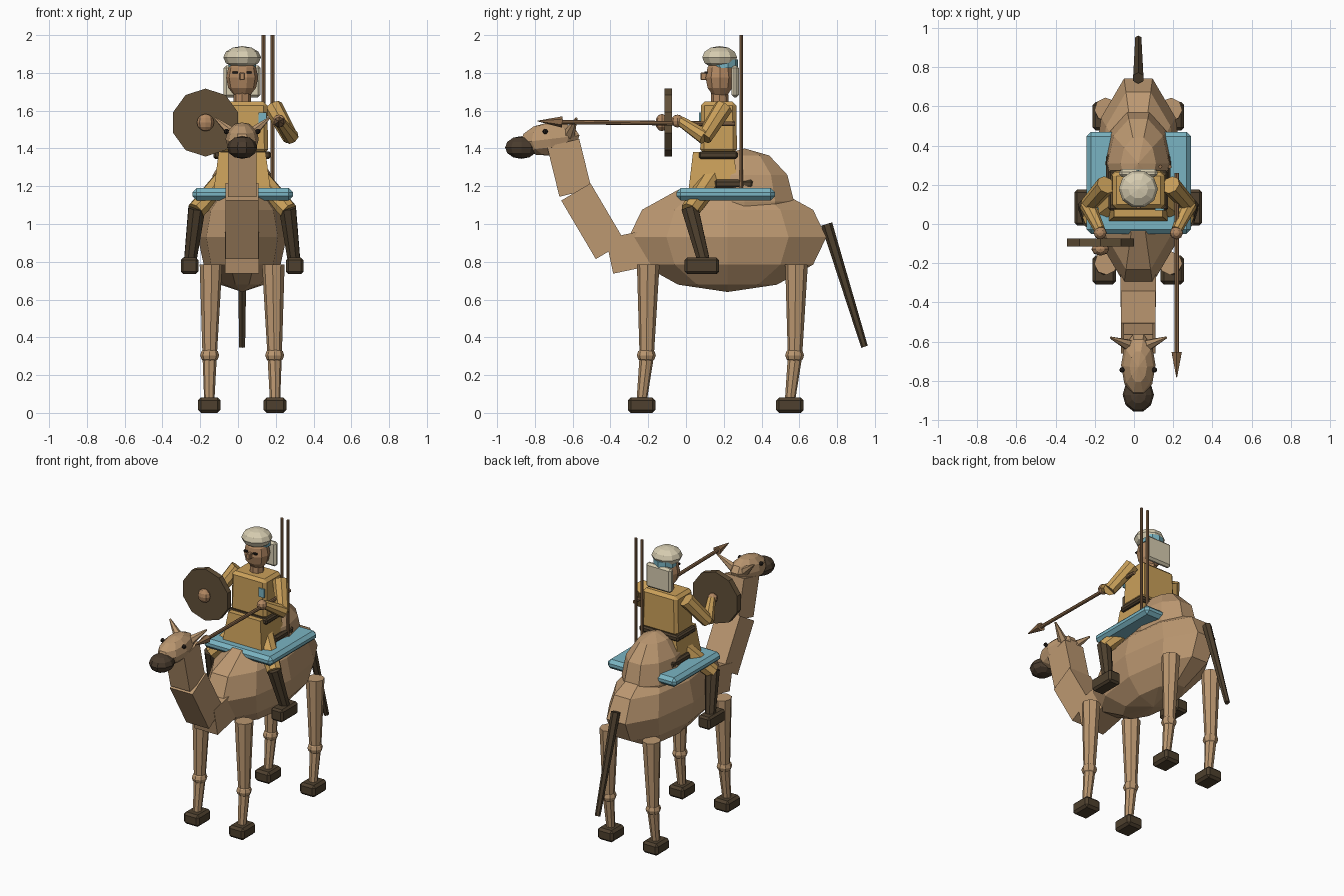
import bpy, bmesh, math
from mathutils import Vector, Matrix

if "Cube" in bpy.data.objects:
    bpy.data.objects.remove(bpy.data.objects["Cube"])

CX = 0.022  # mirror plane of animal and rider


def material(name, r, g, b):
    lin = [((c / 255 + 0.055) / 1.055) ** 2.4 for c in (r, g, b)]
    m = bpy.data.materials.new(name)
    m.diffuse_color = (*lin, 1)
    m.use_nodes = True
    m.node_tree.nodes["Principled BSDF"].inputs["Base Color"].default_value = m.diffuse_color
    return m


FUR = material("tan_fur", 188, 152, 113)
HORN = material("dark_brown", 78, 64, 46)
MUZZLE = material("muzzle_brown", 74, 60, 46)
LEATHER = material("leather", 98, 80, 56)
ROBE = material("ochre_cloth", 202, 160, 90)
SKIN = material("skin", 178, 136, 98)
WOOD = material("spear_wood", 142, 108, 76)
BLUE = material("blue_cloth", 122, 180, 194)
CREAM = material("cream_cloth", 214, 204, 176)
BLACK = material("eye_black", 34, 28, 24)


def finish(name, bm, mat):
    bmesh.ops.recalc_face_normals(bm, faces=bm.faces)
    me = bpy.data.meshes.new(name)
    bm.to_mesh(me)
    bm.free()
    me.materials.append(mat)
    ob = bpy.data.objects.new(name, me)
    bpy.context.collection.objects.link(ob)
    return ob


def ball(name, mat, c, r, seg=10, rings=6, tilt=0.0):
    bm = bmesh.new()
    bmesh.ops.create_uvsphere(bm, u_segments=seg, v_segments=rings, radius=1)
    m = (Matrix.Translation(c) @ Matrix.Rotation(tilt, 4, 'X')
         @ Matrix.Diagonal((*r, 1)) @ Matrix.Rotation(math.pi / 2, 4, 'Z'))
    bm.transform(m)
    return finish(name, bm, mat)


def rod(name, mat, a, b, r1, r2, seg=8):
    a, b = Vector(a), Vector(b)
    d = b - a
    bm = bmesh.new()
    bmesh.ops.create_cone(bm, cap_ends=True, segments=seg, radius1=r1, radius2=r2, depth=d.length)
    bm.transform(Matrix.Translation((a + b) / 2) @ d.to_track_quat('Z', 'Y').to_matrix().to_4x4())
    return finish(name, bm, mat)


def box(name, mat, lo, hi, bevel=0.0, taper=1.0):
    """Box between two corners; taper scales the top."""
    lo, hi = Vector(lo), Vector(hi)
    bm = bmesh.new()
    bmesh.ops.create_cube(bm, size=1)
    for v in bm.verts:
        if v.co.z > 0:
            v.co.x *= taper
            v.co.y *= taper
    bm.transform(Matrix.Translation((lo + hi) / 2) @ Matrix.Diagonal((*(hi - lo), 1)))
    if bevel:
        bmesh.ops.bevel(bm, geom=bm.edges[:], offset=bevel, segments=1, affect='EDGES')
    return finish(name, bm, mat)


def beam(name, mat, a, b, w, t):
    """Square beam in the middle plane, from (y, z) to (y, z)."""
    a, b = Vector((CX, *a)), Vector((CX, *b))
    d = b - a
    bm = bmesh.new()
    bmesh.ops.create_cube(bm, size=1)
    ang = math.atan2(-d.y, d.z)
    bm.transform(Matrix.Translation((a + b) / 2) @ Matrix.Rotation(ang, 4, 'X')
                 @ Matrix.Diagonal((w, t, d.length, 1)))
    return finish(name, bm, mat)


# Body and hump
ball("body", FUR, (CX, 0.22, 0.93), (0.235, 0.55, 0.29))
ball("hump", FUR, (CX, 0.31, 1.12), (0.18, 0.275, 0.28))

# Neck
beam("neck_base", FUR, (-0.17, 0.88), (-0.405, 0.83), 0.18, 0.19)
beam("neck_middle", FUR, (-0.40, 0.86), (-0.583, 1.17), 0.175, 0.18)
beam("neck_top", FUR, (-0.585, 1.165), (-0.65, 1.43), 0.15, 0.175)

# Head
ball("head", FUR, (CX, -0.72, 1.45), (0.088, 0.165, 0.088), 10, 6, 0.12)
ball("muzzle", MUZZLE, (CX, -0.872, 1.405), (0.08, 0.09, 0.06), 10, 6)
rod("tail", HORN, (CX, 0.745, 1.0), (CX, 0.945, 0.35), 0.03, 0.018, 6)

for s, side in ((-1, "right"), (1, "left")):
    def P(x, y, z):
        return (CX + s * x, y, z)

    def mbox(name, mat, lo, hi, bevel):
        xs = sorted((CX + s * lo[0], CX + s * hi[0]))
        box(name, mat, (xs[0], *lo[1:]), (xs[1], *hi[1:]), bevel)

    rod(side + "_ear", FUR, P(0.045, -0.62, 1.475), P(0.142, -0.58, 1.56), 0.032, 0.006, 6)
    ball(side + "_animal_eye", BLACK, P(0.083, -0.745, 1.49), (0.014,) * 3, 8, 6)

    # Animal legs
    for y, end in ((-0.2, "front"), (0.585, "back")):
        n = f"{end}_{side}_"
        rod(n + "upper_leg", FUR, P(0.165, y, 0.785), P(0.172, y - 0.008, 0.3), 0.06, 0.038)
        ball(n + "knee", FUR, P(0.172, y - 0.01, 0.305), (0.05, 0.05, 0.042), 8, 6)
        rod(n + "lower_leg", FUR, P(0.172, y - 0.008, 0.3), P(0.174, y - 0.035, 0.06), 0.038, 0.027)
        mbox(n + "foot", HORN, (0.114, y - 0.108, 0), (0.234, y + 0.038, 0.082), 0.016)

    # Rider legs
    rod(side + "_thigh", ROBE, P(0.07, 0.15, 1.26), P(0.245, 0.02, 1.07), 0.062, 0.05)
    rod(side + "_shin", HORN, P(0.24, 0.02, 1.085), P(0.278, 0.1, 0.78), 0.048, 0.034)
    mbox(side + "_boot", HORN, (0.232, -0.007, 0.735), (0.325, 0.175, 0.822), 0.013)

    # Rider arms
    rod(side + "_upper_arm", ROBE, P(0.165, 0.2, 1.62), P(0.257, 0.095, 1.455), 0.05, 0.042)
    rod(side + "_forearm", ROBE, P(0.26, 0.1, 1.46), P(0.197, -0.03, 1.545), 0.042, 0.028)
    ball(side + "_hand", SKIN, P(0.195, -0.045, 1.545), (0.034,) * 3, 8, 6)

    # Rider eyes
    mbox(side + "_rider_eye", BLACK, (0.022, 0.098, 1.797), (0.05, 0.113, 1.807), 0)

# Saddle
box("saddle_blanket", BLUE, (-0.242, -0.05, 1.125), (0.29, 0.47, 1.19), 0.022)
box("saddle", HORN, (CX - 0.165, 0.15, 1.19), (CX + 0.165, 0.355, 1.235), 0.012)

# Rider torso
box("robe_skirt", ROBE, (CX - 0.155, 0.01, 1.15), (CX + 0.155, 0.28, 1.38), 0, 0.8)
box("belt", HORN, (CX - 0.152, 0.068, 1.345), (CX + 0.152, 0.275, 1.385), 0.01)
box("torso", ROBE, (CX - 0.138, 0.075, 1.375), (CX + 0.138, 0.27, 1.648), 0.02, 0.96)
box("chest_patch", BLUE, (0.108, 0.07, 1.53), (0.152, 0.079, 1.59))

# Rider head
rod("rider_neck", SKIN, (CX, 0.178, 1.62), (CX, 0.178, 1.72), 0.047, 0.045)
ball("rider_head", SKIN, (CX, 0.18, 1.775), (0.085, 0.08, 0.108))
box("nose", SKIN, (CX - 0.013, 0.078, 1.762), (CX + 0.013, 0.12, 1.802), 0.004)
ball("turban", CREAM, (CX, 0.178, 1.882), (0.1, 0.097, 0.06))
rod("turban_band", BLUE, (CX, 0.2, 1.825), (CX, 0.2, 1.87), 0.076, 0.076, 10)
box("neck_cloth", CREAM, (CX - 0.098, 0.24, 1.67), (CX + 0.098, 0.28, 1.84), 0.014)

# Shield
rod("shield", LEATHER, (-0.172, -0.075, 1.537), (-0.172, -0.115, 1.537), 0.18, 0.18, 10)
ball("shield_boss", SKIN, (-0.172, -0.128, 1.537), (0.046, 0.034, 0.046), 8, 6)

# Spears
rod("held_spear_shaft", WOOD, (0.218, 0.26, 1.53), (0.218, -0.66, 1.54), 0.012, 0.012)
rod("held_spear_head", WOOD, (0.218, -0.655, 1.54), (0.218, -0.785, 1.545), 0.03, 0.002, 6)
for i, x in enumerate((0.135, 0.183)):
    rod(f"back_spear_{i}", WOOD, (x, 0.293, 1.19), (x, 0.293, 2.0), 0.01, 0.01)
